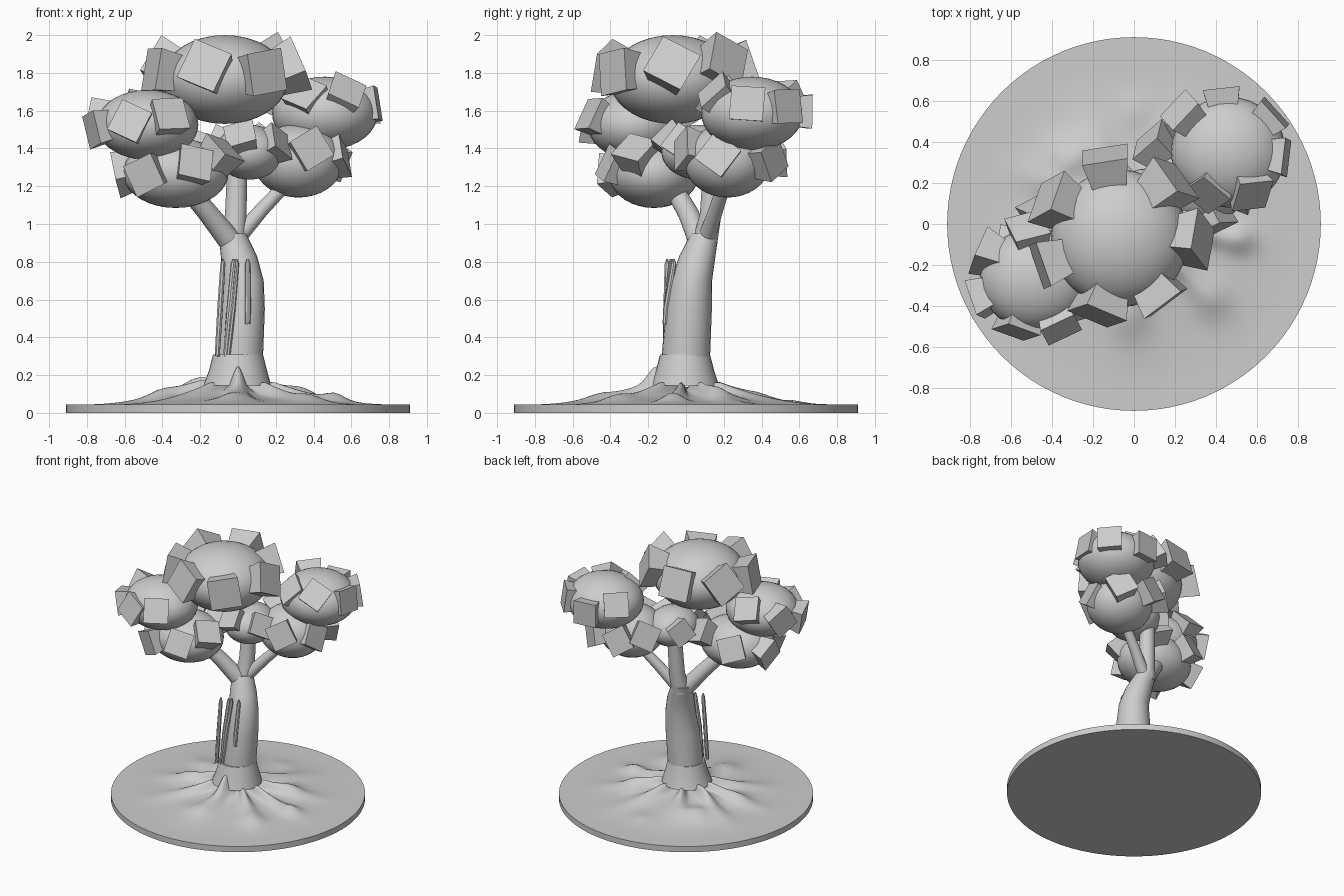
import bpy, bmesh, math, random
from mathutils import Vector, Matrix

random.seed(11)
if "Cube" in bpy.data.objects:
    bpy.data.objects.remove(bpy.data.objects["Cube"], do_unlink=True)

GREY = (0.61, 0.61, 0.61, 1)
clay = bpy.data.materials.new("plain grey")
clay.use_nodes = True
clay.diffuse_color = GREY
clay.node_tree.nodes["Principled BSDF"].inputs["Base Color"].default_value = GREY


def finish(name, bm, angle=None):
    """Turn a bmesh into an object; angle in degrees gives smooth shading."""
    bmesh.ops.recalc_face_normals(bm, faces=bm.faces)
    mesh = bpy.data.meshes.new(name)
    bm.to_mesh(mesh)
    bm.free()
    mesh.materials.append(clay)
    obj = bpy.data.objects.new(name, mesh)
    bpy.context.collection.objects.link(obj)
    if angle:
        bpy.ops.object.select_all(action='DESELECT')
        obj.select_set(True)
        bpy.context.view_layer.objects.active = obj
        bpy.ops.object.shade_smooth_by_angle(angle=math.radians(angle))
    return obj


def bridge(bm, lower, upper):
    n = len(lower)
    for i in range(n):
        j = (i + 1) % n
        bm.faces.new((lower[i], lower[j], upper[j], upper[i]))


def tube(name, path, sides=24, level=False):
    """Closed tube through (x, y, z, radius) stations."""
    bm = bmesh.new()
    pts = [Vector(p[:3]) for p in path]
    rings = []
    for k, p in enumerate(pts):
        d = pts[min(k + 1, len(pts) - 1)] - pts[max(k - 1, 0)]
        rot = Matrix.Identity(3) if level else d.to_track_quat('Z', 'Y').to_matrix()
        ring = []
        for i in range(sides):
            a = math.tau * i / sides
            v = Vector((math.cos(a), math.sin(a), 0)) * path[k][3]
            ring.append(bm.verts.new(p + rot @ v))
        if rings:
            bridge(bm, rings[-1], ring)
        rings.append(ring)
    bm.faces.new(rings[0])
    bm.faces.new(rings[-1])
    return finish(name, bm, 40)


# Round base plate
tube("base_plate", [(0, 0, 0, .91), (0, 0, .045, .91)], 96, True)

# Rooted mound: a polar height field with ridges and soft lumps (x, y, height, width)
LUMPS = [(.53, -.07, .055, .07), (.4, -.38, .045, .1), (-.33, .33, .06, .13),
         (0, .58, .03, .09), (-.4, -.08, .03, .11), (-.05, -.48, .025, .1),
         (0, -.15, .09, .06), (-.24, .08, .04, .1), (.32, .2, .035, .1)]


def mound_height(x, y):
    r, a = math.hypot(x, y), math.atan2(y, x)
    fade = max(0, 1 - r / .8) ** 1.8
    ridge = abs(math.cos(4.5 * (a + math.pi / 2) + .5 * math.sin(2 * a))) ** 4
    h = fade * (.085 + .11 * ridge * min(1, r / .2))
    for lx, ly, top, w in LUMPS:
        h += top * math.exp(-((x - lx) ** 2 + (y - ly) ** 2) / w ** 2) * min(1, 4 * fade)
    return .045 + h


bm = bmesh.new()
rings = []
for k in range(1, 29):
    r = .8 * k / 28
    ring = []
    for i in range(144):
        a = math.tau * i / 144
        x, y = r * math.cos(a), r * math.sin(a)
        ring.append(bm.verts.new((x, y, mound_height(x, y))))
    if rings:
        bridge(bm, rings[-1], ring)
    rings.append(ring)
bm.faces.new(rings[0])
finish("root_mound", bm, 60)

# Trunk with flared collar
tube("trunk_collar", [(-.005, -.005, .145, .18), (0, -.005, .22, .155), (0, -.005, .31, .132)], 32, True)
tube("trunk", [(0, 0, .15, .13), (.005, 0, .31, .128), (.02, .015, .55, .122),
               (.028, .03, .7, .108), (.005, .06, .83, .096), (-.03, .1, .95, .073)], 24, True)

# Branches
tube("centre_branch", [(-.025, .1, .9, .066), (-.012, .13, 1.05, .057), (0, .15, 1.4, .052)])
tube("right_branch", [(-.05, .07, .92, .062), (-.16, .01, 1.06, .054), (-.32, -.1, 1.25, .048)])
tube("left_branch", [(.0, .11, .93, .045), (.13, .16, 1.08, .038), (.3, .22, 1.26, .034)])

# Loose bark strips on the front
for i, (x0, x1, y1, z0) in enumerate([(-.11, -.08, -.09, .3), (-.065, -.025, -.07, .3),
                                      (-.05, -.008, -.06, .31), (.052, .052, -.055, .47)]):
    tube(f"bark_strip_{i + 1}", [(x0, -.11, z0, .014), ((x0 + x1) / 2, -.105, .55, .016),
                                 (x1, y1 - .01, .79, .014), (x1, y1 - .01, .815, .006)], 8)

# Foliage: centre, radii, leaf block size, then positions of the leaf blocks
CLUMPS = {
    "top_crown": ((-.07, -.07, 1.765), (.335, .335, .235), .225,
                  [(-.13, .27, 1.84), (-.37, .1, 1.83), (-.39, -.18, 1.81), (-.16, -.38, 1.82),
                   (.11, -.33, 1.81), (.27, -.08, 1.82), (.15, .18, 1.86)]),
    "right_crown": ((-.48, -.27, 1.525), (.27, .25, .185), .18,
                    [(-.52, -.04, 1.59), (-.71, -.14, 1.56), (-.73, -.35, 1.51),
                     (-.57, -.48, 1.52), (-.37, -.48, 1.55)]),
    "left_crown": ((.46, .35, 1.585), (.28, .27, .195), .18,
                   [(.36, .17, 1.66), (.56, .17, 1.68), (.69, .33, 1.64), (.65, .51, 1.62),
                    (.43, .61, 1.6), (.25, .53, 1.65)]),
    "lower_right_crown": ((-.33, -.17, 1.27), (.28, .24, .185), .18,
                          [(-.6, -.12, 1.28), (-.48, -.38, 1.27), (-.24, -.38, 1.3),
                           (-.09, -.27, 1.36), (-.45, .06, 1.32), (-.17, .04, 1.37)]),
    "lower_left_crown": ((.32, .22, 1.335), (.24, .23, .195), .18,
                         [(.37, .02, 1.4), (.52, .17, 1.35), (.48, .43, 1.34),
                          (.25, .46, 1.36), (.1, .38, 1.41)]),
    "inner_crown": ((.06, .07, 1.38), (.18, .2, .145), .16,
                    [(.02, -.1, 1.45), (.2, -.02, 1.42), (-.08, .2, 1.42)]),
}
for name, (centre, radii, size, blocks) in CLUMPS.items():
    bm = bmesh.new()
    bmesh.ops.create_uvsphere(bm, u_segments=32, v_segments=18, radius=1)
    bmesh.ops.transform(bm, matrix=Matrix.Translation(centre) @ Matrix.Diagonal((*radii, 1)), verts=bm.verts)
    finish(name, bm, 60)

    # Flared leaf blocks, half sunk and roughly square to the clump's surface
    bm = bmesh.new()
    for spot in blocks:
        offset = Vector(spot) - Vector(centre)
        out = Vector([o / r ** 1.6 for o, r in zip(offset, radii)]).normalized()
        turn = out.to_track_quat('Z', 'Y').to_matrix().to_4x4()
        turn = turn @ Matrix.Rotation(random.uniform(-.6, .6), 4, 'Z') @ Matrix.Rotation(random.uniform(-.35, .35), 4, 'X')
        verts = bmesh.ops.create_cube(bm, size=size)["verts"]
        for v in verts:
            if v.co.z < 0:
                v.co.x *= .6
                v.co.y *= .75
        bmesh.ops.transform(bm, matrix=Matrix.Translation(Vector(spot) - out * .04) @ turn, verts=verts)
    finish(name + "_leaf_blocks", bm)
